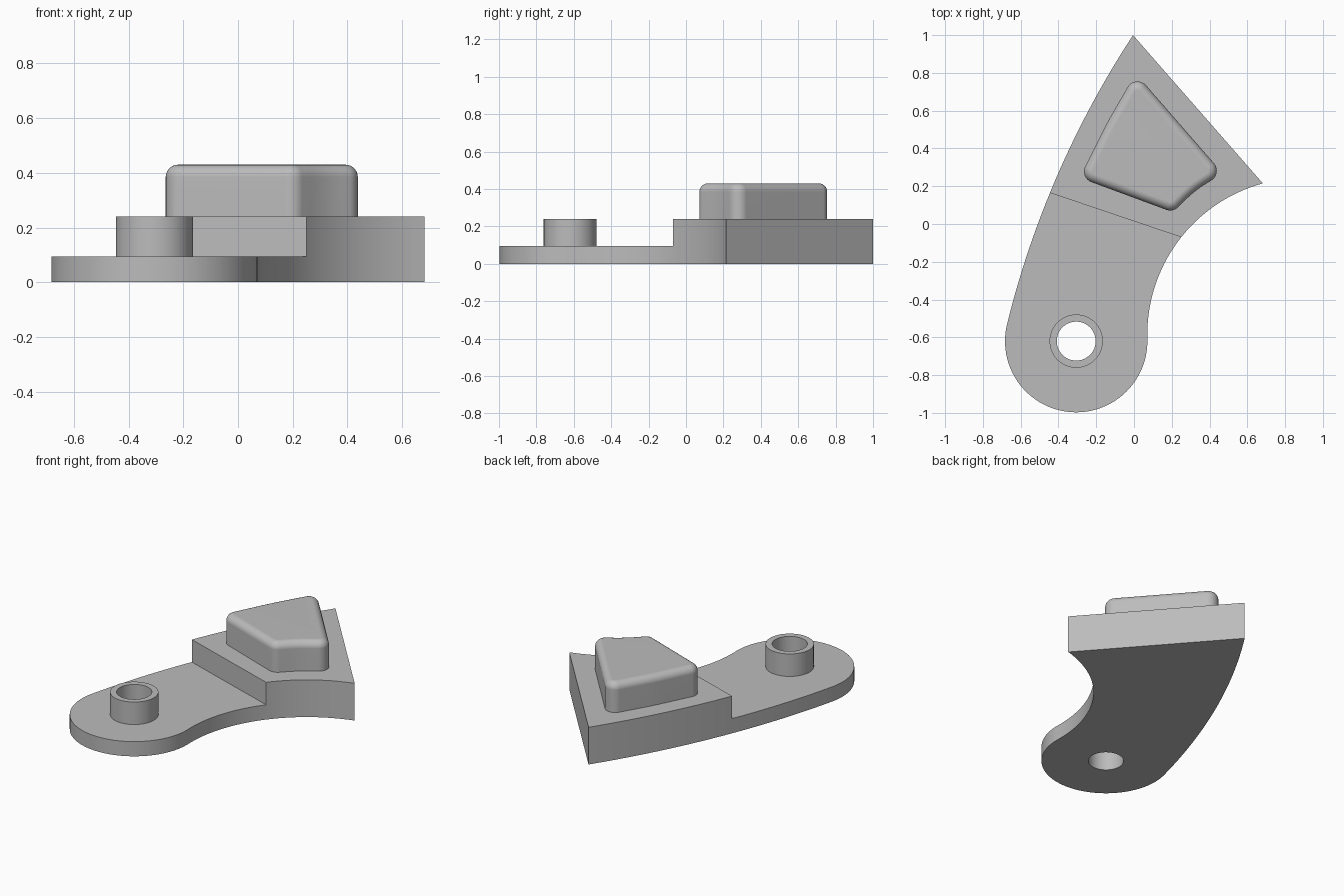
import bpy, bmesh, math
from mathutils import Vector

if "Cube" in bpy.data.objects:
    bpy.data.objects.remove(bpy.data.objects["Cube"])

grey = bpy.data.materials.new("plain grey")
grey.use_nodes = True
grey.diffuse_color = (0.5, 0.5, 0.5, 1)
grey.node_tree.nodes["Principled BSDF"].inputs["Base Color"].default_value = (0.5, 0.5, 0.5, 1)

LOW, HIGH, TOP = 0.095, 0.24, 0.43      # arm, block and pad heights
PIVOT, END_R = Vector((-0.306, -0.62)), 0.377
STEP_L, STEP_R = Vector((-0.445, 0.165)), Vector((0.25, -0.07))


def turn(center, radius, a0, a1, n):
    return [center + radius * Vector((math.cos(a), math.sin(a)))
            for a in (a0 + (a1 - a0) * i / n for i in range(n + 1))]


def arc(p, q, r, n=32):
    """Arc from p through q to r."""
    p, q, r = Vector(p), Vector(q), Vector(r)
    b, c = q - p, r - p
    d = 2 * b.cross(c)
    center = p + Vector((c.y * b.dot(b) - b.y * c.dot(c),
                         b.x * c.dot(c) - c.x * b.dot(b))) / d
    u, v = p - center, r - center
    a0 = math.atan2(u.y, u.x)
    sweep = math.atan2(u.cross(v), u.dot(v))
    return turn(center, u.length, a0, a0 + sweep, n)


def fillet(corners, n=8):
    """Round each (x, y, radius) corner of a closed outline."""
    out = []
    for i, (x, y, r) in enumerate(corners):
        p = Vector((x, y))
        u = (Vector(corners[i - 1][:2]) - p).normalized()
        v = (Vector(corners[(i + 1) % len(corners)][:2]) - p).normalized()
        half = math.acos(u.dot(v)) / 2
        t = r / math.tan(half)
        center = p + (u + v).normalized() * r / math.sin(half)
        out += arc(p + u * t, center + (p - center).normalized() * r, p + v * t, n)
    return out


def prism(name, outline, z0, z1, bevel=0):
    bm = bmesh.new()
    face = bm.faces.new([bm.verts.new((p[0], p[1], z0)) for p in outline])
    ext = bmesh.ops.extrude_face_region(bm, geom=[face])["geom"]
    top = [g for g in ext if isinstance(g, bmesh.types.BMVert)]
    bmesh.ops.translate(bm, verts=top, vec=(0, 0, z1 - z0))
    bmesh.ops.recalc_face_normals(bm, faces=bm.faces)
    if bevel:
        edges = [e for e in bm.edges if all(v in top for v in e.verts)]
        bmesh.ops.bevel(bm, geom=edges, offset=bevel, segments=6,
                        profile=0.5, affect='EDGES')
    mesh = bpy.data.meshes.new(name)
    bm.to_mesh(mesh)
    bm.free()
    mesh.materials.append(grey)
    obj = bpy.data.objects.new(name, mesh)
    bpy.context.collection.objects.link(obj)
    return obj


def activate(obj):
    bpy.ops.object.select_all(action='DESELECT')
    obj.select_set(True)
    bpy.context.view_layer.objects.active = obj


def cut(obj, cutter):
    cutter.hide_render = True
    mod = obj.modifiers.new("cut", 'BOOLEAN')
    mod.operation, mod.solver, mod.object = 'DIFFERENCE', 'EXACT', cutter
    activate(obj)
    bpy.ops.object.modifier_apply(modifier=mod.name)
    bpy.data.objects.remove(cutter)


def circle(radius, n=64):
    return turn(PIVOT, radius, 0, math.tau, n)[:-1]


# Curved arm with a rounded end and a raised block
left_end = PIVOT + END_R * Vector((math.cos(math.radians(166)), math.sin(math.radians(166))))
right_end = PIVOT + Vector((END_R, 0))
outline = (arc((-0.005, 1.0), STEP_L, left_end)
           + turn(PIVOT, END_R, math.radians(166), math.tau, 48)[1:]
           + arc(right_end, STEP_R, (0.682, 0.215))[1:])
body = prism("arm_body", outline, 0, HIGH)

# Step that lowers the arm in front of the block
along = (STEP_R - STEP_L).normalized()
down = Vector((along.y, -along.x)) * 2
a, b = STEP_L - along, STEP_R + along * 0.2
cut(body, prism("step_cutter", [a, b, b + down, a + down], LOW, 1))
cut(body, prism("hole_cutter", circle(0.103), -1, 1))

# Hollow pivot boss
boss = prism("pivot_boss", circle(0.141), LOW, HIGH)
cut(boss, prism("hole_cutter", circle(0.103), -1, 1))

# Rounded pad on the block
pad = prism("raised_pad", fillet([
    (0.008, 0.798, 0.06), (-0.148, 0.526, 2), (-0.288, 0.245, 0.06),
    (0.207, 0.062, 0.06), (0.32, 0.175, 0.6), (0.47, 0.268, 0.06)]),
    HIGH, TOP, bevel=0.045)

for obj in (body, boss, pad):
    activate(obj)
    bpy.ops.object.shade_smooth_by_angle(angle=math.radians(30))
pad.modifiers.new("even shading", 'WEIGHTED_NORMAL').keep_sharp = True
